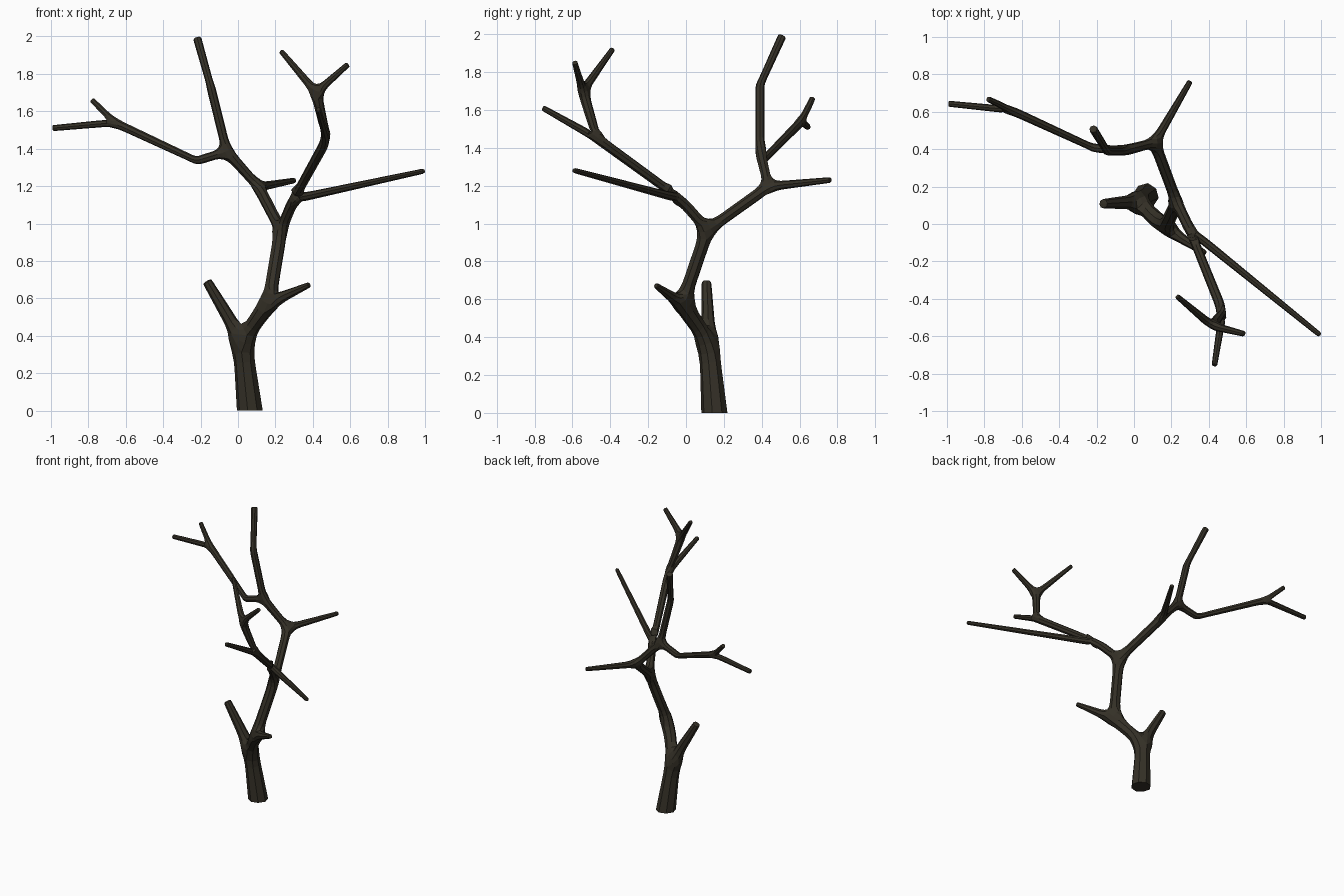
import bpy
import bmesh
from mathutils import Vector

if "Cube" in bpy.data.objects:
    bpy.data.objects.remove(bpy.data.objects["Cube"])

# Joints of the tree: x, y, z, radius (the base starts below ground and is cut flat)
J = {
    'base': (.076, .159, -.12, .070), 'fork': (.022, .12, .375, .046),
    'stub_l': (-.165, .108, .69, .024),
    'elbow': (.165, -.02, .575, .041), 'stub_r': (.38, -.157, .672, .014),
    'mid': (.23, .113, .965, .033), 'right': (.298, -.03, 1.13, .026),
    'long': (.99, -.59, 1.28, .013), 'high': (.475, -.47, 1.45, .025),
    'front_tip': (.43, -.755, 1.61, .014), 'y_fork': (.418, -.545, 1.70, .026),
    'y_a': (.587, -.587, 1.85, .014), 'y_b': (.232, -.388, 1.92, .013),
    'back': (.11, .435, 1.195, .028), 'back_tip': (.30, .762, 1.23, .014),
    'crown': (-.06, .39, 1.385, .027), 'dip': (-.22, .408, 1.335, .021),
    'left': (-.66, .61, 1.54, .022), 'left_a': (-.99, .643, 1.51, .015),
    'left_b': (-.78, .668, 1.66, .014),
    'upper': (-.145, .39, 1.73, .022), 'top': (-.218, .508, 1.99, .021),
}
LINKS = '''base fork|fork stub_l|fork elbow|elbow stub_r|elbow mid|mid right|right long
right high|high front_tip|high y_fork|y_fork y_a|y_fork y_b|mid back|back back_tip
back crown|crown dip|dip left|left left_a|left left_b|crown upper|upper top'''
pairs = [p.split() for p in LINKS.replace('\n', '|').split('|')]

# Skeleton with a control point near each end of every branch
names = list(J)
verts = [Vector(J[n][:3]) for n in names]
radii = [J[n][3] for n in names]
edges = []
ends = {b for a, b in pairs} - {a for a, b in pairs}
for a, b in pairs:
    ia, ib = names.index(a), names.index(b)
    pa, pb, ra, rb = verts[ia].copy(), verts[ib].copy(), radii[ia], radii[ib]
    length = (pb - pa).length
    t0 = min(.3, 1.75 * ra / length)
    t1 = 1 - (.02 if b in ends else min(.3, 1.5 * rb / length))
    if b in ends:
        verts[ib] = pa.lerp(pb, 1.012)
    prev = ia
    for t in (t0, t1):
        r = ra + (rb - ra) * t
        if t == t0 and a != 'base':
            r *= .86
        verts.append(pa.lerp(pb, t))
        radii.append(r)
        edges.append((prev, len(verts) - 1))
        prev = len(verts) - 1
    edges.append((prev, ib))

mesh = bpy.data.meshes.new('tree')
mesh.from_pydata(verts, edges, [])
tree = bpy.data.objects.new('bare_tree', mesh)
bpy.context.collection.objects.link(tree)
bpy.context.view_layer.objects.active = tree
tree.select_set(True)

# Skin the skeleton, then round it once to eight sides
tree.modifiers.new('skin', 'SKIN')
if not mesh.skin_vertices:
    bpy.ops.mesh.customdata_skin_add()
for v, r in zip(mesh.skin_vertices[0].data, radii):
    v.radius = (r * 1.15, r * 1.15)
    v.use_root = False
mesh.skin_vertices[0].data[0].use_root = True
sub = tree.modifiers.new('round', 'SUBSURF')
sub.levels = sub.render_levels = 1

# Apply, and cut the trunk flat at the ground
for name in ('skin', 'round'):
    bpy.ops.object.modifier_apply(modifier=name)
bm = bmesh.new()
bm.from_mesh(mesh)
bmesh.ops.bisect_plane(bm, geom=bm.verts[:] + bm.edges[:] + bm.faces[:],
                       plane_co=(0, 0, 0), plane_no=(0, 0, -1), clear_outer=True)
bmesh.ops.holes_fill(bm, edges=[e for e in bm.edges if e.is_boundary], sides=0)
bmesh.ops.recalc_face_normals(bm, faces=bm.faces[:])
bm.to_mesh(mesh)
bm.free()

bark = bpy.data.materials.new('bark')
bark.diffuse_color = (.035, .03, .02, 1)
bark.use_nodes = True
bark.node_tree.nodes["Principled BSDF"].inputs["Base Color"].default_value = bark.diffuse_color
mesh.materials.clear()
mesh.materials.append(bark)
